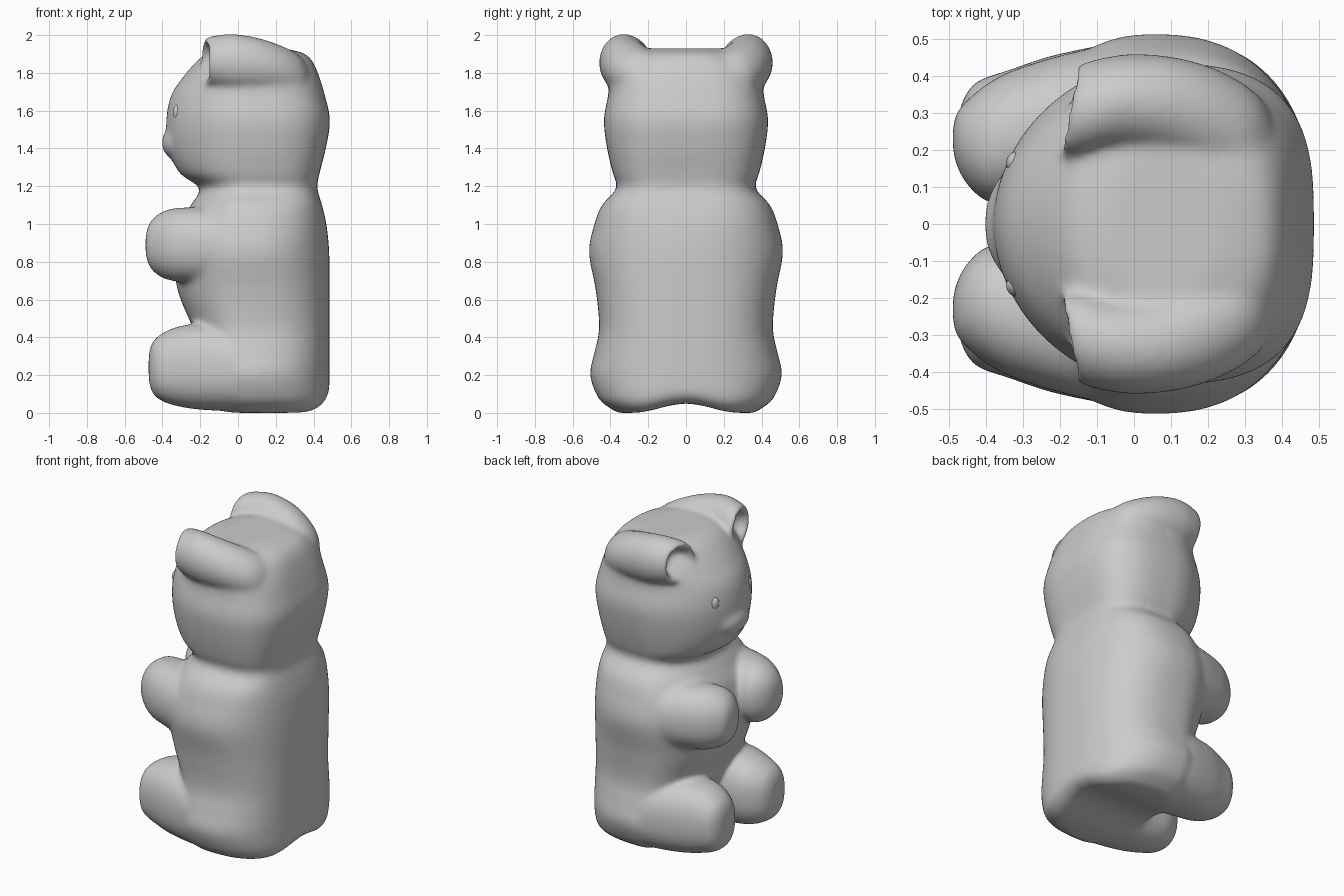
import bpy, bmesh, math
from mathutils import Matrix

SEG = 64


def spline(rows, steps=6):
    """Smoothly interpolate rows of parameters (Catmull-Rom)."""
    out = []
    for i in range(len(rows) - 1):
        a, b, c, d = (rows[max(0, min(len(rows) - 1, i + k))] for k in (-1, 0, 1, 2))
        for s in range(steps):
            t = s / steps
            out.append([0.5 * (2 * q + (r - p) * t + (2 * p - 5 * q + 4 * r - w) * t * t
                               + (3 * q - p - 3 * r + w) * t ** 3)
                        for p, q, r, w in zip(a, b, c, d)])
    return out + [list(rows[-1])]


def spow(v, n):
    return math.copysign(abs(v) ** (2 / n), v)


def loft(bm, rings):
    """Skin a stack of closed rings and cap both ends."""
    vs = [[bm.verts.new(p) for p in r] for r in rings]
    for a, b in zip(vs, vs[1:]):
        for i in range(len(a)):
            j = (i + 1) % len(a)
            bm.faces.new((a[i], a[j], b[j], b[i]))
    bm.faces.new(vs[0])
    bm.faces.new(vs[-1])


def notched(x, y, z):
    """Lift the underside along the middle, fading out upwards."""
    lift = 0.05 * (0.5 + 0.5 * math.cos(math.pi * min(1, abs(y) / 0.28)))
    return (x, y, z + lift * max(0, 1 - z / 0.2))


def upright(rows):
    """Rings from z, back x, front x, half width, back and front roundness."""
    rings = []
    for z, xb, xf, hw, nb, nf in spline(rows):
        xc, ring = 0.05, []
        for k in range(SEG):
            a = 2 * math.pi * k / SEG
            c, s = math.cos(a), math.sin(a)
            n, r = (nb, xb - xc) if c > 0 else (nf, xc - xf)
            ring.append((xc + r * spow(c, n), hw * spow(s, n), z))
        rings.append(ring)
    # close the underside by drawing the first ring in to the centre line
    inner = [[(x, y * f, z) for x, y, z in rings[0]] for f in (0.01, 0.2, 0.4, 0.6, 0.8)]
    return [[notched(*p) for p in ring] for ring in inner + rings]


def sideways(rows, side, n=2.2, steps=6, shear=0.0):
    """Rings along x from x, centre y, centre z, y radius, z radius."""
    return [[(x + shear * ry * math.cos(a), side * (cy + ry * spow(math.cos(a), n)),
              cz + rz * spow(math.sin(a), n))
             for a in (2 * math.pi * k / SEG for k in range(SEG))]
            for x, cy, cz, ry, rz in spline(rows, steps)]


def ball(bm, loc, radii):
    bmesh.ops.create_uvsphere(bm, u_segments=40, v_segments=24, radius=1,
                              matrix=Matrix.Translation(loc) @ Matrix.Diagonal((*radii, 1)))


def make_object(name, bm):
    bmesh.ops.recalc_face_normals(bm, faces=bm.faces)
    me = bpy.data.meshes.new(name)
    bm.to_mesh(me)
    bm.free()
    for p in me.polygons:
        p.use_smooth = True
    ob = bpy.data.objects.new(name, me)
    bpy.context.collection.objects.link(ob)
    return ob


bm = bmesh.new()

# Torso and head
loft(bm, upright([
    (0.00, 0.41, -0.10, 0.36, 3.0, 2),
    (0.03, 0.455, -0.13, 0.41, 2.9, 2),
    (0.08, 0.48, -0.15, 0.465, 2.7, 2.2),
    (0.20, 0.485, -0.18, 0.508, 2.5, 2.3),
    (0.32, 0.485, -0.20, 0.485, 2.6, 2.3),
    (0.45, 0.485, -0.24, 0.46, 2.7, 2.3),
    (0.65, 0.485, -0.32, 0.478, 2.6, 2.2),
    (0.85, 0.483, -0.34, 0.514, 2.4, 2.2),
    (1.00, 0.468, -0.31, 0.485, 2.6, 2.2),
    (1.10, 0.445, -0.25, 0.445, 2.9, 2.1),
    (1.19, 0.42, -0.205, 0.368, 3.3, 2),
    (1.27, 0.432, -0.31, 0.388, 3.3, 2),
    (1.40, 0.465, -0.37, 0.418, 3.1, 1.9),
    (1.55, 0.487, -0.38, 0.435, 3.0, 1.9),
    (1.68, 0.46, -0.355, 0.412, 3.0, 1.9),
    (1.78, 0.43, -0.29, 0.40, 2.8, 1.9),
    (1.86, 0.395, -0.22, 0.35, 2.6, 2),
    (1.905, 0.345, -0.16, 0.29, 2.5, 2),
    (1.93, 0.24, -0.07, 0.20, 2.4, 2)]))

# Snout
ball(bm, (-0.30, 0, 1.43), (0.105, 0.16, 0.10))

for side in (-1, 1):
    # Arms
    loft(bm, sideways([
        (-0.49, 0.23, 0.89, 0.03, 0.04),
        (-0.48, 0.23, 0.89, 0.07, 0.09),
        (-0.45, 0.22, 0.89, 0.115, 0.14),
        (-0.39, 0.22, 0.89, 0.163, 0.18),
        (-0.30, 0.245, 0.89, 0.18, 0.197),
        (-0.10, 0.28, 0.885, 0.195, 0.20),
        (0.10, 0.26, 0.88, 0.20, 0.18),
        (0.25, 0.22, 0.88, 0.12, 0.10)], side))
    # Legs
    loft(bm, sideways([
        (-0.473, 0.25, 0.24, 0.05, 0.06),
        (-0.46, 0.25, 0.24, 0.09, 0.12),
        (-0.425, 0.25, 0.24, 0.135, 0.165),
        (-0.34, 0.24, 0.245, 0.175, 0.205),
        (-0.20, 0.255, 0.245, 0.205, 0.228),
        (0.00, 0.265, 0.23, 0.225, 0.22),
        (0.18, 0.25, 0.21, 0.20, 0.19),
        (0.30, 0.22, 0.20, 0.10, 0.10)], side, 2.4))
    # Ears, with a hollow front
    loft(bm, sideways([
        (-0.09, 0.30, 1.86, 0.03, 0.04),
        (-0.11, 0.305, 1.86, 0.07, 0.07),
        (-0.165, 0.31, 1.86, 0.098, 0.098),
        (-0.18, 0.31, 1.86, 0.112, 0.112),
        (-0.165, 0.31, 1.86, 0.124, 0.127),
        (-0.12, 0.315, 1.86, 0.132, 0.138),
        (-0.03, 0.33, 1.855, 0.130, 0.152),
        (0.10, 0.318, 1.84, 0.130, 0.147),
        (0.22, 0.275, 1.81, 0.133, 0.138),
        (0.32, 0.22, 1.775, 0.12, 0.12),
        (0.38, 0.18, 1.74, 0.06, 0.07)], side, 2, 3, 0.2))

bear = make_object("bear_body", bm)

# Fuse the parts into one soft moulded skin
remesh = bear.modifiers.new("fuse", 'REMESH')
remesh.mode = 'VOXEL'
remesh.voxel_size = 0.012
remesh.use_smooth_shade = True
soften = bear.modifiers.new("soften", 'SMOOTH')
soften.factor = 0.5
soften.iterations = 28

# Eyes
for side, label in ((-1, "right"), (1, "left")):
    bm = bmesh.new()
    ball(bm, (-0.313, side * 0.165, 1.59), (0.032, 0.032, 0.046))
    make_object("eye_" + label, bm)
